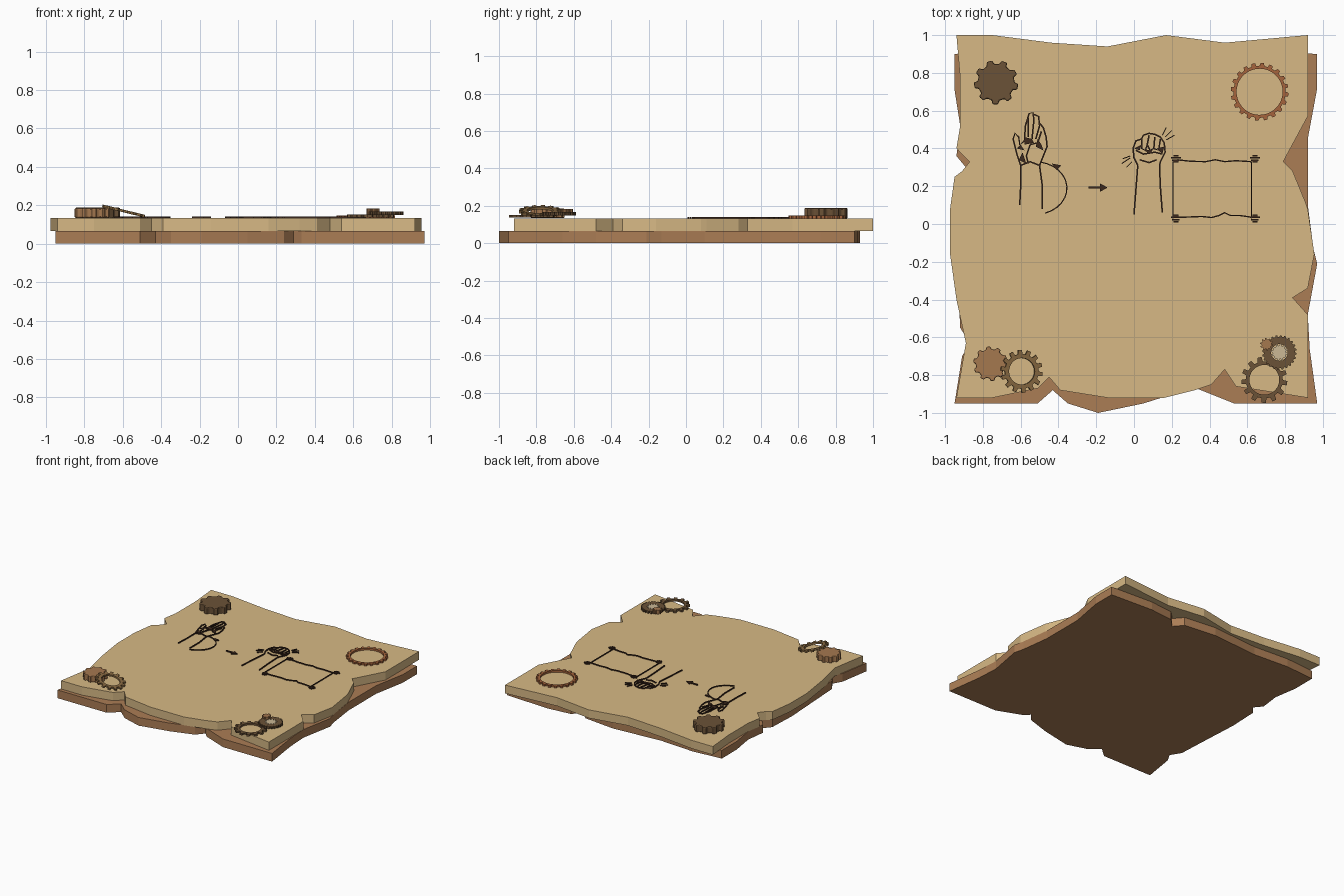
import bpy, bmesh
from math import pi, cos, sin
from mathutils import Vector

if "Cube" in bpy.data.objects:
    bpy.data.objects.remove(bpy.data.objects["Cube"])


def mat(name, rgb):
    m = bpy.data.materials.new(name)
    m.diffuse_color = (*rgb, 1)
    m.use_nodes = True
    m.node_tree.nodes["Principled BSDF"].inputs["Base Color"].default_value = m.diffuse_color
    return m


PAPER = mat("parchment", (0.68, 0.485, 0.235))
BACK = mat("backing_brown", (0.407, 0.205, 0.091))
DARK = mat("dark_bronze", (0.147, 0.084, 0.038))
RUST = mat("rust", (0.376, 0.127, 0.045))
TAN = mat("tan_metal", (0.376, 0.188, 0.078))
BRASS = mat("old_brass", (0.25, 0.144, 0.054))
PALE = mat("pale_metal", (0.6, 0.48, 0.3))
INK = mat("ink", (0.045, 0.021, 0.012))


def finish(bm, name, material):
    bmesh.ops.recalc_face_normals(bm, faces=bm.faces)
    me = bpy.data.meshes.new(name)
    bm.to_mesh(me)
    bm.free()
    me.materials.append(material)
    ob = bpy.data.objects.new(name, me)
    bpy.context.collection.objects.link(ob)
    return ob


def prism(bm, pts, z0, z1):
    """Extrude a closed 2D outline from z0 to z1."""
    f = bm.faces.new([bm.verts.new((x, y, z0)) for x, y in pts])
    top = bmesh.ops.extrude_face_region(bm, geom=[f], use_keep_orig=True)["geom"]
    for v in top:
        if isinstance(v, bmesh.types.BMVert):
            v.co.z = z1


def slab(name, hundredths, z0, z1, material):
    bm = bmesh.new()
    prism(bm, [(x / 100, y / 100) for x, y in hundredths], z0, z1)
    return finish(bm, name, material)


def gear(name, loc, h, n, root, tip, material, hole=0, tilt=0, bevel=0):
    """Toothed disc or ring; four outline points per tooth."""
    bm = bmesh.new()
    loops = []
    for z in (-h / 2, h / 2):
        for inner in (False, True):
            ring = []
            for i in range(n):
                for t, r in ((0, root), (0.42, root), (0.5, tip), (0.88, tip)):
                    a = 2 * pi * (i + t) / n
                    r = hole if inner else r
                    ring.append((r * cos(a), r * sin(a), z))
            if hole or not inner:
                loops.append([bm.verts.new(p) for p in ring])
    if hole:
        order = [loops[0], loops[2], loops[3], loops[1], loops[0]]
    else:
        order = loops
        bm.faces.new(loops[0])
        bm.faces.new(loops[1])
    for a, b in zip(order, order[1:]):
        for i in range(len(a)):
            j = (i + 1) % len(a)
            bm.faces.new((a[i], a[j], b[j], b[i]))
    ob = finish(bm, name, material)
    ob.location = loc
    ob.rotation_euler = (0, tilt, 0)
    if bevel:
        m = ob.modifiers.new("rounded_rim", "BEVEL")
        m.width = bevel
        m.segments = 2
    return ob


INK0, INK1 = 0.131, 0.141


def drawing(name, strokes, fills=(), w=0.8):
    """Ink strokes as flat mitred ribbons, plus filled patches (hundredths)."""
    bm = bmesh.new()
    for s in strokes:
        p = [Vector(q) / 100 for q in s]
        left, right = [], []
        for i, q in enumerate(p):
            d = (p[min(i + 1, len(p) - 1)] - p[max(i - 1, 0)]).normalized()
            n = Vector((-d.y, d.x)) * w / 200
            left.append(q + n)
            right.append(q - n)
        for i in range(len(p) - 1):
            prism(bm, [left[i], right[i], right[i + 1], left[i + 1]], INK0, INK1)
    for f in fills:
        prism(bm, [Vector(q) / 100 for q in f], INK0, INK1)
    return finish(bm, name, INK)


# ragged backing sheet
slab("backing_sheet", [
    (-95, -95), (-51, -95), (-43, -88), (-35, -95), (-19, -100), (5, -95), (24, -89), (29, -83),
    (33, -87), (53, -95), (97, -95), (93, -66), (92, -48), (97, -21), (95, -13), (92, 10), (92, 45),
    (97, 72), (97, 90), (60, 92), (40, 90), (33, 83), (27, 90), (0, 93), (-40, 90), (-70, 92),
    (-95, 90), (-95, 71), (-92, 52), (-94, 36), (-89, 30), (-94, 24), (-95, 0), (-93, -35),
    (-92, -55), (-87, -63), (-91, -70)], 0, 0.066, BACK)

# ragged parchment sheet
slab("parchment_sheet", [
    (-94, 100), (-75, 100), (-44, 96), (-14, 94), (17, 100), (48, 96), (92, 100), (92, 57), (79, 33),
    (84, 28), (91, 11), (92, 8), (95.5, -16), (92, -34), (84, -39), (92, -48), (92, -92), (54, -86),
    (48, -77), (41, -85), (32, -88), (16, -92), (-14, -92), (-39, -88), (-45, -81), (-51, -87),
    (-75, -92), (-94, -92), (-89, -63), (-94, -40), (-97.5, -15), (-97.5, 7), (-95, 25), (-91, 28),
    (-87, 33), (-94, 40), (-92, 52), (-92, 77)], 0.066, 0.133, PAPER)

# corner gears
gear("thick_gear", (-0.73, 0.75, 0.16), 0.056, 9, 0.098, 0.118, DARK, bevel=0.007)
gear("large_ring_gear", (0.665, 0.70, 0.14), 0.016, 20, 0.138, 0.153, RUST, hole=0.122)
gear("tan_gear", (-0.76, -0.74, 0.16), 0.05, 10, 0.078, 0.092, TAN, bevel=0.006)
gear("tilted_ring_gear", (-0.595, -0.78, 0.17), 0.014, 14, 0.092, 0.114, BRASS, hole=0.07, tilt=0.24)
gear("dark_ring_gear", (0.69, -0.825, 0.144), 0.014, 13, 0.098, 0.122, DARK, hole=0.079)
gear("fine_gear", (0.77, -0.68, 0.158), 0.018, 24, 0.083, 0.091, DARK, hole=0.044)
gear("fine_gear_hub", (0.77, -0.68, 0.157), 0.02, 12, 0.036, 0.045, PALE)
gear("small_pinion", (0.702, -0.637, 0.168), 0.03, 10, 0.026, 0.034, TAN)

# open hand
drawing("open_hand_drawing", [
    [(-60, 31), (-60, 20), (-60.5, 10)],
    [(-50, 31), (-48.5, 20), (-48.5, 8)],
    [(-60, 31), (-62, 37), (-64, 45), (-63, 48), (-61, 46), (-60.5, 42), (-58, 44)],
    [(-58, 44), (-57.5, 52), (-55.5, 58.5), (-53.5, 59), (-53, 55), (-54, 45)],
    [(-53, 58), (-50.5, 57), (-50, 52), (-52, 45)],
    [(-50.5, 54), (-48, 51), (-46.5, 46), (-46, 41), (-48, 36), (-50, 31)],
    [(-56, 56), (-56, 46)],
    [(-49, 49), (-51, 43), (-55, 42)],
    [(-55, 42), (-57, 36), (-56, 32)],
    [(-60, 31), (-55, 33), (-50, 31)],
], [[(-61, 34), (-57, 32), (-59, 38)], [(-58, 46), (-58, 42), (-53, 43), (-54, 45)],
    [(-62, 40), (-58, 39), (-60, 42)], [(-51, 45), (-52, 41), (-48, 39), (-49, 42)]])

# turning arc with arrowhead
arc = [(-52.5 + 17 * cos(a), 19 + 14 * sin(a))
       for a in [-1.25 + 2.65 * i / 12 for i in range(13)]]
drawing("turn_arrow_arc", [arc], w=0.6)
drawing("turn_arrow_head", [], [[(-43.5, 32), (-38.5, 31), (-41, 28.5)]])

# straight arrow
drawing("straight_arrow", [[(-24, 19.3), (-16, 19.3)]],
        [[(-18, 21.5), (-14, 19.3), (-18, 17)]], w=1.2)

# closed fist
drawing("fist_drawing", [
    [(2, 31), (1, 18), (0, 5)],
    [(13.5, 31), (14, 19), (15, 6)],
    [(2, 31), (0, 35), (-0.5, 40), (1, 44), (4, 45), (5, 47), (8, 48), (11, 47.5), (14, 46),
     (16, 43), (16.5, 38), (14, 33), (13.5, 31)],
    [(4, 45), (4, 40), (6, 39), (7, 42), (8, 47)],
    [(7, 42), (8.5, 39), (10.5, 40), (11, 46)],
    [(10.5, 40), (13, 39), (14, 45)],
    [(1, 39), (5, 37), (11, 38), (15, 37)],
    [(3, 34), (8, 32.5), (12, 34)],
], [[(0, 40), (4, 42), (3, 39)], [(5, 39.5), (10, 39), (8, 37)], [(12, 40), (16, 41), (15, 37)]])
drawing("motion_marks", [
    [(15, 47), (17, 51)], [(16.5, 46), (20, 49.5)], [(17, 44.5), (21.5, 47)],
    [(-6.5, 32), (-2, 35)], [(-6, 34.5), (-2, 36)], [(-4, 30), (-1, 33)],
], w=0.5)

# scroll frame: wavy edges, side lines and rod ends
drawing("scroll_top_edge", [[(23, 34), (30, 33.2), (38, 33), (43, 34), (48, 33), (54, 33.5), (62, 33)]], w=0.7)
drawing("scroll_bottom_edge", [[(24, 3.5), (36, 4), (41, 3.4), (45, 4.5), (48, 6), (51, 4.5), (56, 4.5), (63, 3.5)]],
        w=0.7)
drawing("scroll_sides", [[(20.6, 33), (20.6, 3)], [(62.3, 33), (62.3, 3)]], w=0.5)
for sx, x in (("left", 22.2), ("right", 64)):
    for sy, y in (("top", 34.2), ("bottom", 2.6)):
        bars = [[(x - r, y + d), (x + r, y + d)] for r, d in ((2.6, 0.9), (2, -0.4), (1.3, 1.9), (1.3, -1.3))]
        drawing(f"scroll_rod_{sy}_{sx}", bars, w=0.8)
